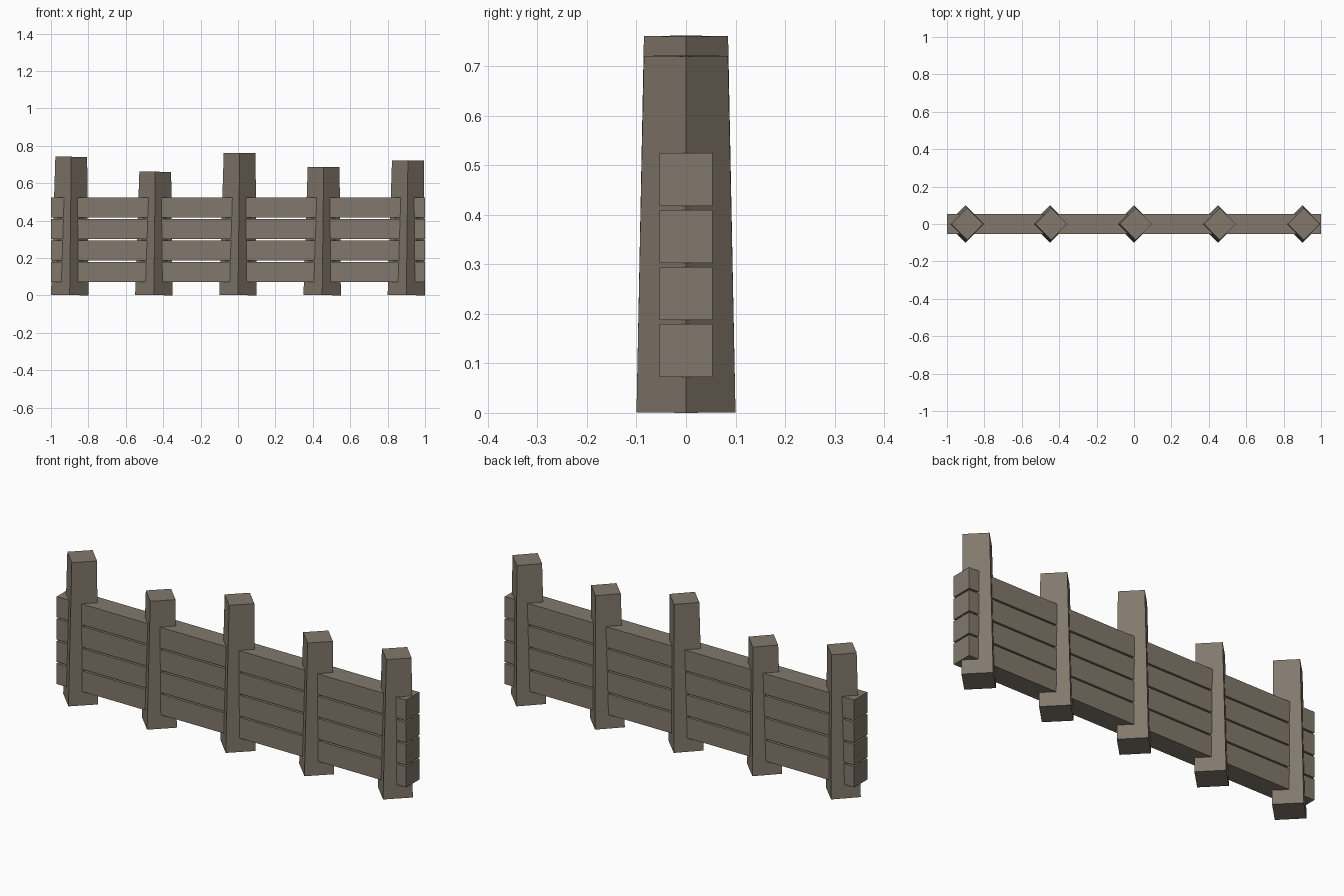
import bpy
import math

cube = bpy.data.objects.get("Cube")
if cube:
    bpy.data.objects.remove(cube, do_unlink=True)

# Weathered wood colour
wood = bpy.data.materials.new("weathered_wood")
wood.use_nodes = True
color = (0.225, 0.19, 0.15, 1)
wood.diffuse_color = color
bsdf = wood.node_tree.nodes["Principled BSDF"]
bsdf.inputs["Base Color"].default_value = color
bsdf.inputs["Roughness"].default_value = 0.9

LEAN = 0.0115
BASE_RADIUS, TOP_RADIUS = 0.1, 0.085


def add_post(name, x, height):
    """Tapered square post set corner-forward, leaning slightly to +x."""
    bpy.ops.mesh.primitive_cone_add(
        vertices=4, radius1=BASE_RADIUS, radius2=TOP_RADIUS, depth=height)
    post = bpy.context.object
    post.name = name
    for v in post.data.vertices:
        v.co.z += height / 2
    post.location = (x, 0, BASE_RADIUS * math.sin(LEAN))
    post.rotation_euler = (0, LEAN, 0)
    post.data.materials.append(wood)


def add_board(name, z):
    """Long horizontal board running through all the posts."""
    bpy.ops.mesh.primitive_cube_add(size=1, location=(0, 0, z))
    board = bpy.context.object
    board.name = name
    board.scale = (2, 0.107, 0.107)
    board.data.materials.append(wood)


# Posts of uneven height
for i, height in enumerate((0.74, 0.66, 0.76, 0.685, 0.72)):
    add_post(f"post_{i + 1}", (i - 2) * 0.45, height)

# Four boards with narrow gaps
for i in range(4):
    add_board(f"board_{i + 1}", 0.126 + i * 0.115)
